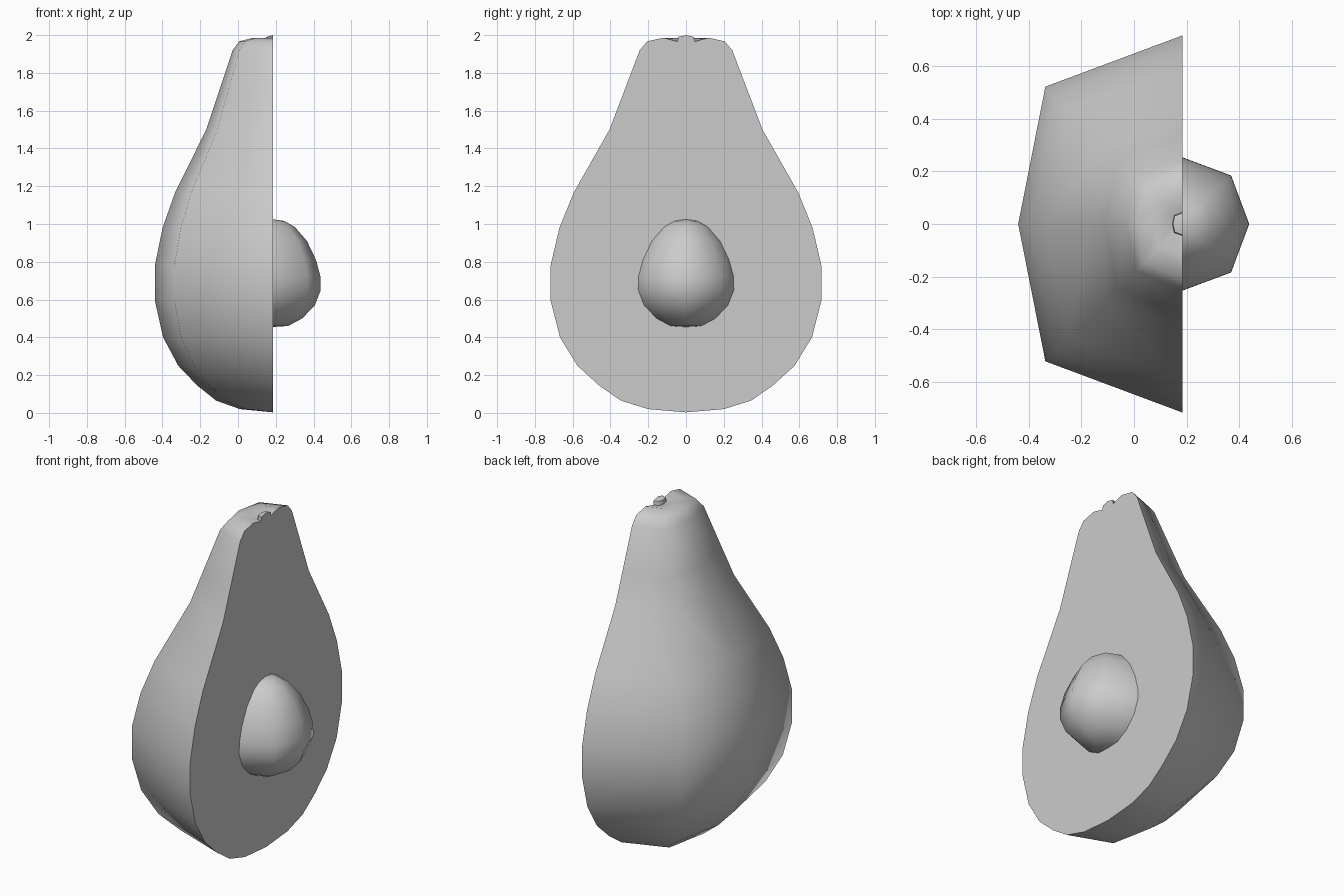
import bpy, bmesh, math

if "Cube" in bpy.data.objects:
    bpy.data.objects.remove(bpy.data.objects["Cube"])

CUT_X = 0.185  # plane of the flat cut face


def half_lathe(name, profile, depth, side, cap):
    """Half-turn a (radius, z) profile in four coarse segments from the cut plane."""
    bm = bmesh.new()
    # five columns around the half turn; diagonal columns bulge slightly
    columns = [(0, -1), (0.728, -0.728), (1, 0), (0.728, 0.728), (0, 1)]
    rings = []
    for r, z in profile:
        if r == 0:
            rings.append([bm.verts.new((CUT_X, 0, z))] * 5)
        else:
            ring = []
            for cx, cy in columns:
                d = depth * r * (cx if cx == 1 else cx / depth)
                ring.append(bm.verts.new((CUT_X + side * d, r * cy, z)))
            rings.append(ring)
    for a, b in zip(rings, rings[1:]):
        for i in range(4):
            quad = [a[i], a[i + 1], b[i + 1], b[i]]
            bm.faces.new(list(dict.fromkeys(quad)))
    if cap:
        # flat cut face
        left = [ring[0] for ring in rings]
        right = [ring[4] for ring in rings[1:-1]]
        bm.faces.new(left + right[::-1])
        bmesh.ops.recalc_face_normals(bm, faces=bm.faces)
    else:
        bmesh.ops.recalc_face_normals(bm, faces=bm.faces)
        if sum(f.normal.x * side for f in bm.faces) < 0:
            bmesh.ops.reverse_faces(bm, faces=bm.faces)
    mesh = bpy.data.meshes.new(name)
    bm.to_mesh(mesh)
    bm.free()
    obj = bpy.data.objects.new(name, mesh)
    bpy.context.collection.objects.link(obj)
    bpy.ops.object.select_all(action='DESELECT')
    obj.select_set(True)
    bpy.context.view_layer.objects.active = obj
    bpy.ops.object.shade_smooth_by_angle(angle=math.radians(65))
    return obj


# fruit half: rounded bottom, narrow neck, stem dimple with small nub
body_profile = [
    (0, 0.003), (0.20, 0.02), (0.345, 0.065), (0.46, 0.145), (0.575, 0.25),
    (0.667, 0.40), (0.717, 0.595), (0.717, 0.78), (0.67, 0.98), (0.595, 1.165),
    (0.405, 1.50), (0.34, 1.67), (0.245, 1.92), (0.205, 1.967), (0.12, 1.986),
    (0.045, 1.966), (0.042, 1.99), (0, 2.0),
]
half_lathe("fruit_half", body_profile, 0.872, -1, True)

# egg-shaped pit standing out of the cut face
pit_profile = [
    (0, 0.455), (0.08, 0.46), (0.155, 0.50), (0.222, 0.57), (0.253, 0.65),
    (0.252, 0.72), (0.228, 0.81), (0.18, 0.91), (0.115, 0.985), (0.06, 1.016),
    (0, 1.025),
]
half_lathe("pit", pit_profile, 1.0, 1, False)
